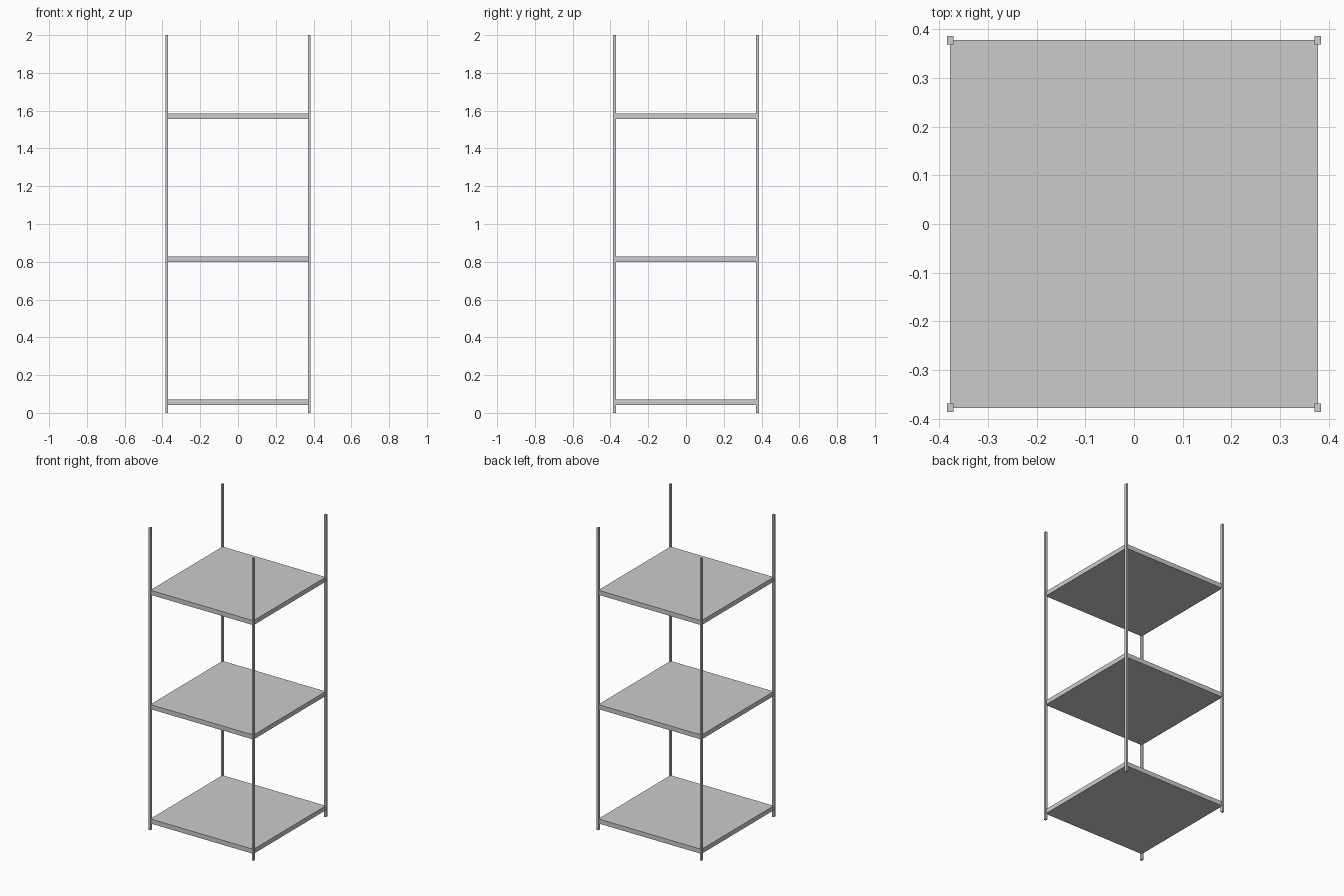
import bpy

if "Cube" in bpy.data.objects:
    bpy.data.objects.remove(bpy.data.objects["Cube"])


def box(name, center, size):
    bpy.ops.mesh.primitive_cube_add(size=1, location=center)
    obj = bpy.context.object
    obj.name = name
    obj.scale = size
    bpy.ops.object.transform_apply(location=False, rotation=False, scale=True)
    return obj


HALF = 0.378          # shelf half width, also the post centre lines
HEIGHT = 2.0
POST_X, POST_Y = 0.013, 0.017

# Four slim corner posts
for side, sx in (("left", -1), ("right", 1)):
    for face, sy in (("front", -1), ("back", 1)):
        box(f"{face}_{side}_post", (sx * HALF, sy * HALF, HEIGHT / 2),
            (POST_X, POST_Y, HEIGHT))

# Three square shelves, evenly spaced, cornered on the posts
for i, level in enumerate(("bottom", "middle", "top")):
    box(f"{level}_shelf", (0, 0, 0.056 + i * 0.757),
        (HALF * 2, HALF * 2, 0.03))
